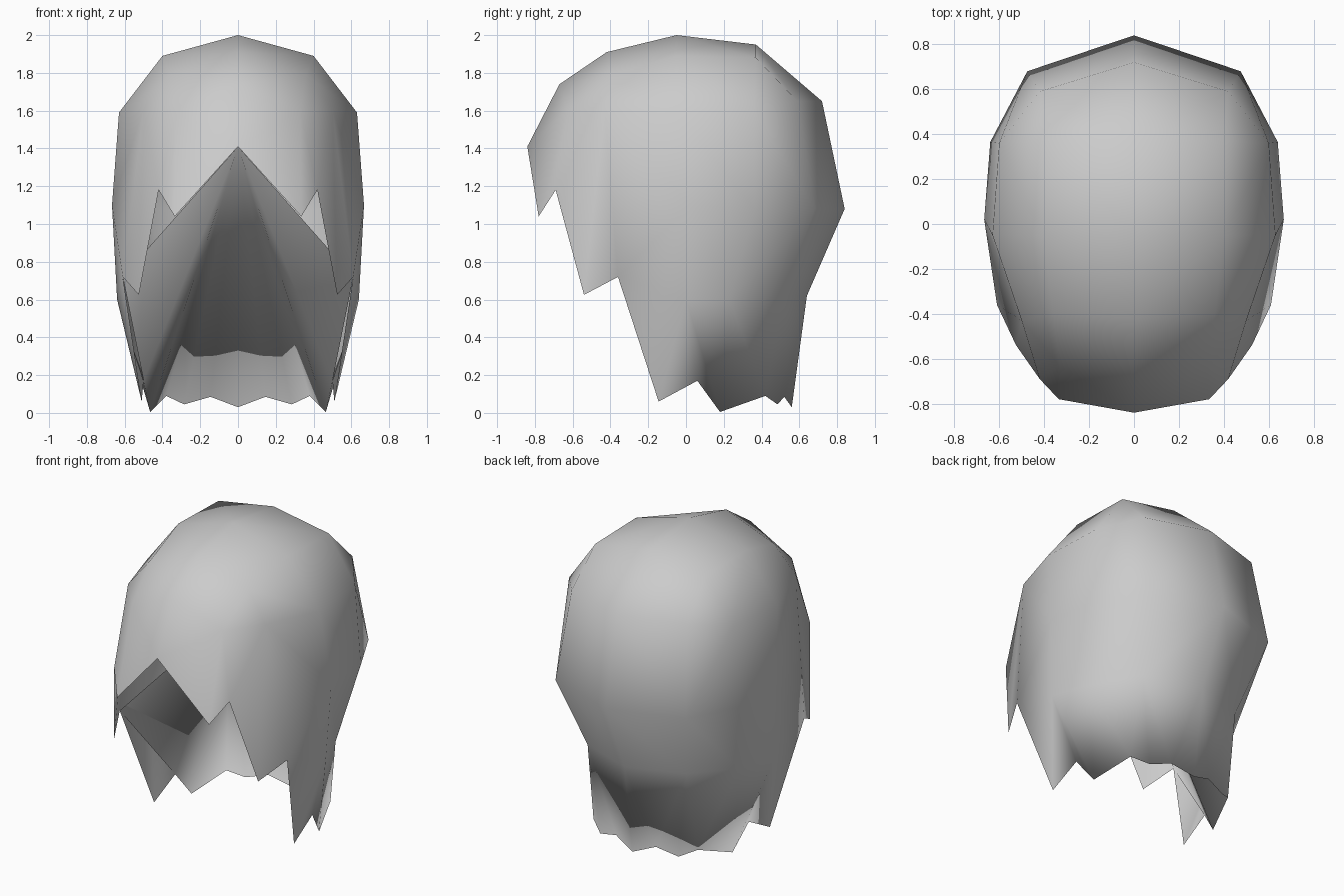
import bpy, bmesh

cube = bpy.data.objects.get("Cube")
if cube:
    bpy.data.objects.remove(cube, do_unlink=True)

# Single soft grey material
grey = bpy.data.materials.new("soft_grey")
grey.use_nodes = True
GREY = (0.6, 0.6, 0.6, 1.0)
grey.diffuse_color = GREY
bsdf = grey.node_tree.nodes["Principled BSDF"]
bsdf.inputs["Base Color"].default_value = GREY
bsdf.inputs["Roughness"].default_value = 0.7

# Jagged hem, from the front centre round the +x side to the back centre
HEM = {
    "A": (0, -.84, 1.41), "B": (.335, -.78, 1.04), "C": (.42, -.69, 1.18),
    "D": (.525, -.54, .625), "E": (.61, -.36, .72), "F": (.51, -.145, .06),
    "G": (.50, .06, .17), "H": (.465, .18, .005), "I": (.38, .42, .09),
    "J": (.285, .485, .045), "K": (.145, .52, .085), "L": (0, .56, .03),
}
# Crown rings from front to back: first digit is the ring, second runs outwards
CROWN = {
    "10": (0, -.67, 1.74), "11": (.33, -.63, 1.60),
    "20": (0, -.42, 1.91), "21": (.36, -.40, 1.79), "22": (.50, -.43, 1.61),
    "30": (0, -.05, 2.0), "31": (.40, -.05, 1.89), "32": (.63, -.05, 1.59),
    "33": (.667, .02, 1.10), "34": (.64, .0, .60),
    "40": (0, .37, 1.95), "41": (.40, .37, 1.88), "42": (.60, .36, 1.60),
    "43": (.64, .365, 1.08), "44": (.55, .23, .60),
    "50": (0, .72, 1.65), "51": (.42, .59, 1.65),
    "60": (0, .84, 1.08), "61": (.475, .68, 1.08),
    "70": (0, .64, .62), "71": (.36, .51, .62),
}
APEX = {"apex": (0, -.09, 1.41)}
SHELL_FACES = [
    # fringe and temple
    "A B 11 10", "B C 11", "10 11 21 20", "11 C 22 21", "C D 22", "D E 22",
    # crown and sides
    "20 21 31 30", "21 22 32 31", "22 E 33 32", "E F 34 33",
    "30 31 41 40", "31 32 42 41", "32 33 43 42", "33 34 44 43",
    # back
    "40 41 51 50", "41 42 51", "50 51 61 60", "51 42 61", "42 43 61",
    "60 61 71 70", "61 43 44 71",
    # lower strands
    "34 F G", "34 G H", "34 H 44", "44 H I", "44 I 71", "71 I J",
    "71 J K", "71 K 70", "70 K L",
]
# Inner lining: a fan from a point under the crown to the side and back hem
rim = "EGHIJKL"
LINING_FACES = [f"apex {a} {b}" for a, b in zip(rim, rim[1:])]

# Build the +x half with the lining welded to the hem
bm = bmesh.new()
verts = {k: bm.verts.new(p) for k, p in {**HEM, **CROWN, **APEX}.items()}
for names in SHELL_FACES + LINING_FACES:
    bm.faces.new([verts[k] for k in names.split()])
bmesh.ops.recalc_face_normals(bm, faces=bm.faces)
top = max(bm.faces, key=lambda f: f.calc_center_median().z)
if top.normal.z < 0:
    bmesh.ops.reverse_faces(bm, faces=bm.faces)
for f in bm.faces:
    f.smooth = True
mesh = bpy.data.meshes.new("hair_shell")
bm.to_mesh(mesh)
bm.free()
mesh.materials.append(grey)
hair = bpy.data.objects.new("hair_shell", mesh)
bpy.context.collection.objects.link(hair)

# Mirror to the other side
mirror = hair.modifiers.new("Mirror", 'MIRROR')
mirror.use_clip = True
mirror.merge_threshold = 0.001
